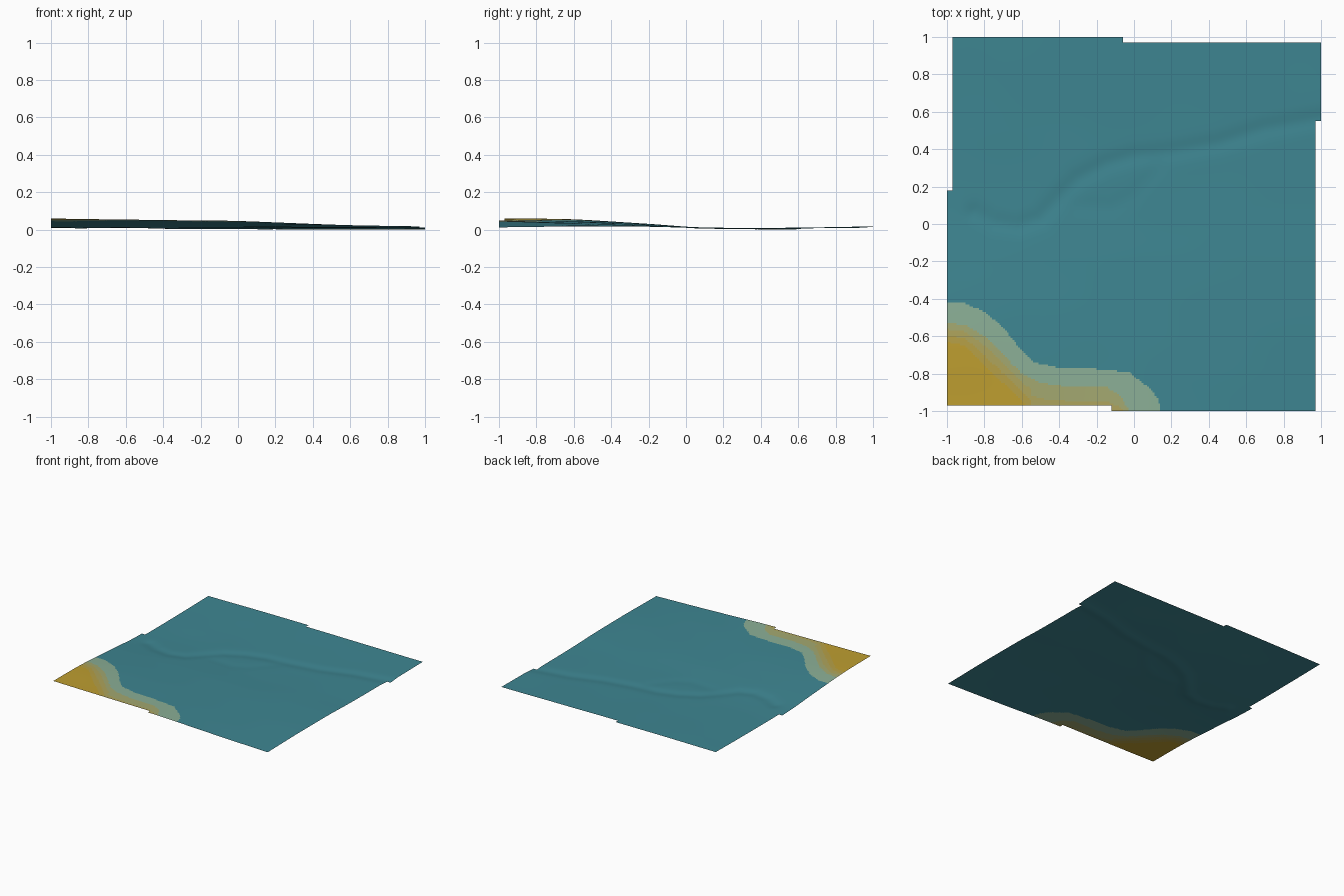
import bpy, bmesh, math
from mathutils import Vector

if "Cube" in bpy.data.objects:
    bpy.data.objects.remove(bpy.data.objects["Cube"], do_unlink=True)

STEP = 0.01
HALF = round(1 / STEP)

# Coarse heights: columns run left to right, rows front to back
XS = [-1, -0.5, 0, 0.5, 1]
YS = [-1, -0.6, -0.2, 0.1, 0.5, 1]
ROWS = [[.061, .054, .047, .028, .012],
        [.056, .047, .037, .026, .018],
        [.032, .029, .025, .021, .016],
        [.012, .013, .013, .012, .009],
        [.010, .011, .010, .008, .007],
        [.014, .018, .018, .015, .012]]

# Channel paths across the sheet
MAIN = [(-0.85, 0.06), (-0.75, 0.01), (-0.62, -0.01), (-0.5, 0.03), (-0.4, 0.14), (-0.3, 0.24),
        (-0.15, 0.32), (0, 0.365), (0.2, 0.385), (0.45, 0.43), (0.7, 0.51), (1.1, 0.58)]
SIDE = [(-0.3, 0.1), (-0.12, 0.09), (0, 0.15), (0.13, 0.3)]

# Shore lines: outer edge, start of the sand, start of the high ground
SHORE = [(-1, -.42), (-.9, -.425), (-.8, -.47), (-.7, -.55), (-.6, -.68), (-.53, -.74), (-.42, -.765),
         (-.2, -.775), (-.03, -.79), (.02, -.83), (.1, -.89), (.13, -.94), (.145, -1.01)]
SAND = [(-1, -.53), (-.9, -.54), (-.8, -.6), (-.7, -.7), (-.6, -.8), (-.5, -.85),
        (-.35, -.87), (-.15, -.87), (-.07, -.92), (-.02, -1.01)]
HIGH = [(-1, -.63), (-.9, -.65), (-.8, -.75), (-.7, -.85), (-.6, -.94), (-.55, -1.01)]


def spline(keys, values, t):
    """Smooth curve through values at keys."""
    i = max(k for k in range(len(keys) - 1) if k == 0 or keys[k] <= t)

    def slope(k):
        a, b = max(k - 1, 0), min(k + 1, len(keys) - 1)
        return (values[b] - values[a]) / (keys[b] - keys[a])
    w = keys[i + 1] - keys[i]
    u = (t - keys[i]) / w
    s = u * u * (3 - 2 * u)
    return (values[i] * (1 - s) + values[i + 1] * s
            + w * u * (1 - u) * ((1 - u) * slope(i) - u * slope(i + 1)))


def line_y(pts, x):
    for (x0, y0), (x1, y1) in zip(pts, pts[1:]):
        if x0 <= x <= x1:
            return y0 + (y1 - y0) * (x - x0) / (x1 - x0)
    return -1.1


def groove(pts, x, y, width):
    best = 9
    for (ax, ay), (bx, by) in zip(pts, pts[1:]):
        dx, dy = bx - ax, by - ay
        t = min(1, max(0, ((x - ax) * dx + (y - ay) * dy) / (dx * dx + dy * dy)))
        best = min(best, math.hypot(x - ax - t * dx, y - ay - t * dy))
    return math.exp(-(best / width) ** 2)


def inside(x, y):
    """Rectangle with a stepped edge on each side."""
    left = -0.97 if y > 0.18 else -1
    right = 1 if y > 0.55 else 0.97
    back = 1 if x < -0.06 else 0.97
    front = -0.97 if x < -0.12 else -1
    return left < x < right and front < y < back


def zone(x, y):
    shore, sand, high = (line_y(p, x) for p in (SHORE, SAND, HIGH))
    if y > shore:
        return 0
    if y > sand:
        return 1
    if y < high:
        return 5
    return 2 + min(2, int(3 * (sand - y) / (sand - high)))


def material(name, rgb):
    mat = bpy.data.materials.new(name)
    mat.use_nodes = True
    linear = [((c / 255 + 0.055) / 1.055) ** 2.4 for c in rgb] + [1]
    mat.diffuse_color = linear
    mat.node_tree.nodes["Principled BSDF"].inputs["Base Color"].default_value = linear
    return mat


# Height field
columns = [XS[0] + i * STEP for i in range(2 * HALF + 1)]
profiles = [[spline(XS, row, x) for row in ROWS] for x in columns]
bm = bmesh.new()
grid = []
for x, profile in zip(columns, profiles):
    line = []
    for j in range(2 * HALF + 1):
        y = -1 + j * STEP
        z = spline(YS, profile, y)
        z -= 0.006 * groove(MAIN, x, y, 0.05) + 0.002 * groove(SIDE, x, y, 0.05)
        z += 0.0004 * math.sin(9 * x + 4 * y) * math.sin(11 * y - 3 * x)
        line.append(bm.verts.new((x, y, z)))
    grid.append(line)

# Faces inside the stepped outline, coloured by shore zone
for i in range(2 * HALF):
    for j in range(2 * HALF):
        x, y = columns[i] + STEP / 2, -1 + (j + 0.5) * STEP
        if inside(x, y):
            f = bm.faces.new((grid[i][j], grid[i + 1][j], grid[i + 1][j + 1], grid[i][j + 1]))
            f.material_index = zone(x, y)
            f.smooth = True
bmesh.ops.delete(bm, geom=[v for v in bm.verts if not v.link_faces], context='VERTS')
lowest = min(v.co.z for v in bm.verts)
bmesh.ops.translate(bm, verts=bm.verts, vec=Vector((0, 0, -lowest)))

mesh = bpy.data.meshes.new("seabed_terrain")
bm.to_mesh(mesh)
bm.free()
for name, rgb in (("deep teal", (62, 134, 146)), ("pale green", (139, 175, 150)),
                  ("olive sand", (163, 168, 112)), ("tan sand", (174, 164, 92)),
                  ("golden sand", (182, 160, 70)), ("yellow ground", (190, 158, 48))):
    mesh.materials.append(material(name, rgb))
terrain = bpy.data.objects.new("seabed_terrain", mesh)
bpy.context.collection.objects.link(terrain)
